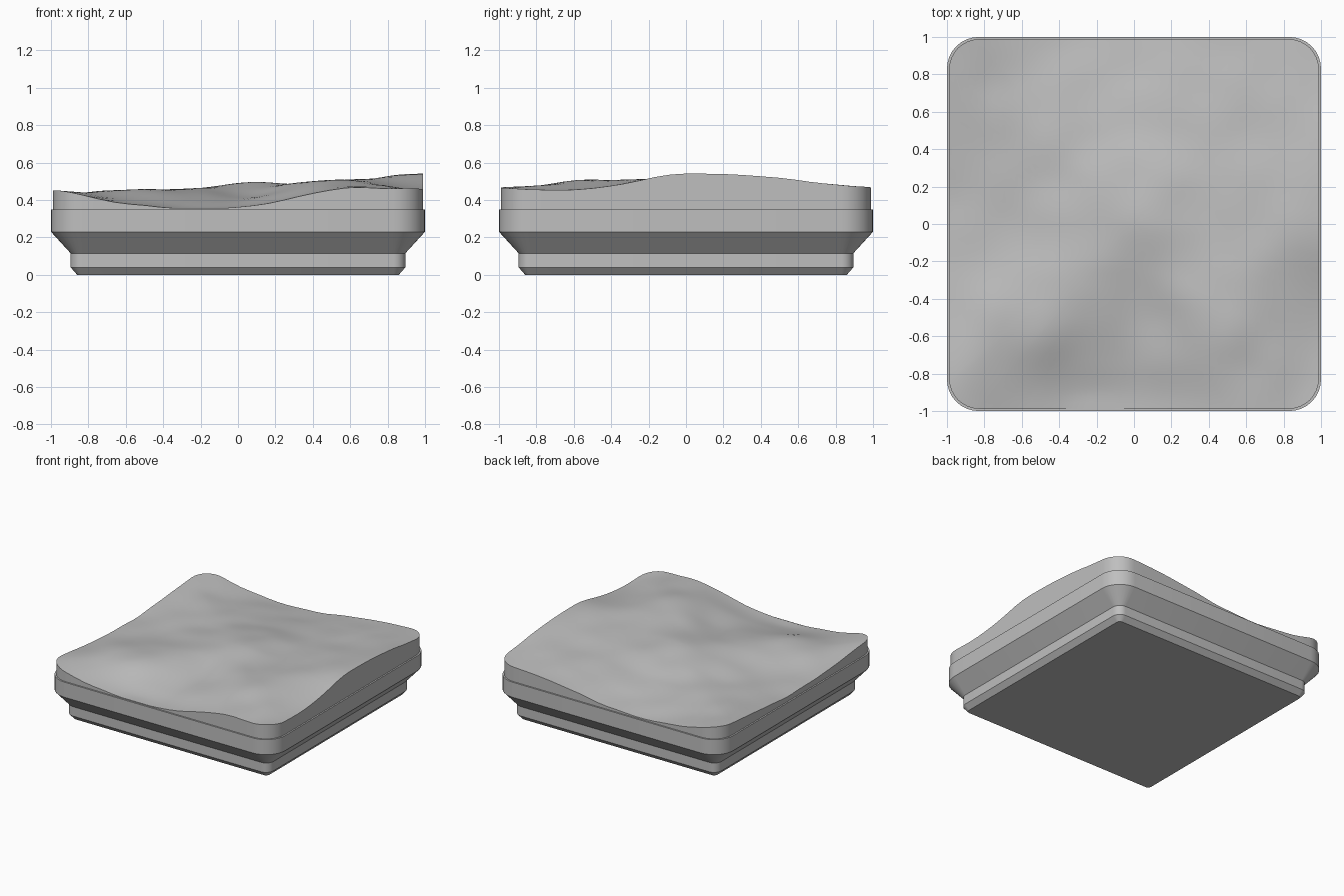
import bpy
import bmesh
import math
from mathutils import Vector, noise

cube = bpy.data.objects.get("Cube")
if cube:
    bpy.data.objects.remove(cube, do_unlink=True)

stone = bpy.data.materials.new("plain_grey")
stone.use_nodes = True
grey = (0.52, 0.52, 0.52, 1)
stone.diffuse_color = grey
stone.node_tree.nodes["Principled BSDF"].inputs["Base Color"].default_value = grey


def outline(half, radius, arc=8, side=20):
    """Rounded square, counter-clockwise, with evenly divided sides."""
    pts = []
    inner = half - radius
    for q in range(4):
        turn = q * math.pi / 2
        c, s = math.cos(turn), math.sin(turn)
        quarter = []
        for i in range(arc + 1):
            a = i / arc * math.pi / 2
            quarter.append((inner + radius * math.cos(a), inner + radius * math.sin(a)))
        for i in range(1, side):
            quarter.append((inner - 2 * inner * i / side, half))
        pts += [(x * c - y * s, x * s + y * c) for x, y in quarter]
    return pts


def bridge(bm, low, high):
    n = len(low)
    for i in range(n):
        j = (i + 1) % n
        bm.faces.new((low[i], low[j], high[j], high[i]))


def finish(bm, name, angle):
    bmesh.ops.recalc_face_normals(bm, faces=bm.faces)
    mesh = bpy.data.meshes.new(name)
    bm.to_mesh(mesh)
    bm.free()
    mesh.materials.append(stone)
    obj = bpy.data.objects.new(name, mesh)
    bpy.context.collection.objects.link(obj)
    bpy.ops.object.select_all(action='DESELECT')
    obj.select_set(True)
    bpy.context.view_layer.objects.active = obj
    bpy.ops.object.shade_smooth_by_angle(angle=math.radians(angle))


# Coarse heights of the rolling ground, rows from front to back
HEIGHTS = [
    (0.455, 0.365, 0.36, 0.45, 0.465),
    (0.42, 0.46, 0.42, 0.51, 0.46),
    (0.39, 0.42, 0.49, 0.49, 0.545),
    (0.42, 0.42, 0.43, 0.47, 0.515),
    (0.455, 0.37, 0.375, 0.445, 0.47),
]


def spline(row, t):
    """Smooth curve through five evenly spaced values."""
    t = min(max((t + 1) * 2, 0), 3.9999)
    i = int(t)
    f = t - i
    a, b, c, d = (row[min(max(i + k, 0), 4)] for k in (-1, 0, 1, 2))
    return b + f / 2 * (c - a + f * (2*a - 5*b + 4*c - d + f * (3*(b - c) + d - a)))


def ground(x, y):
    z = spline([spline(row, x) for row in HEIGHTS], y)
    z += 0.012 * noise.noise(Vector((x * 4, y * 4, 0.3)))
    return max(z, 0.356)


# Stepped base: (half width, corner radius, height) from bottom to top
bm = bmesh.new()
loops = []
for half, radius, z in ((0.86, 0.03, 0), (0.895, 0.065, 0.04), (0.895, 0.065, 0.115),
                        (1, 0.17, 0.23), (1, 0.17, 0.35)):
    loops.append([bm.verts.new((x, y, z)) for x, y in outline(half, radius, 8, 2)])
for low, high in zip(loops, loops[1:]):
    bridge(bm, low, high)
bm.faces.new(loops[0])
bm.faces.new(loops[-1])
finish(bm, "stepped_base", 25)

# Terrain slab: straight walls and concentric rings over the rolling ground
bm = bmesh.new()
edge = outline(0.988, 0.16)
RINGS = 30
previous = [bm.verts.new((x, y, 0.34)) for x, y in edge]
bm.faces.new(previous)
for k in range(RINGS, 0, -1):
    s = k / RINGS
    ring = [bm.verts.new((x * s, y * s, ground(x * s, y * s))) for x, y in edge]
    bridge(bm, previous, ring)
    previous = ring
centre = bm.verts.new((0, 0, ground(0, 0)))
for i, v in enumerate(previous):
    bm.faces.new((v, previous[(i + 1) % len(previous)], centre))
finish(bm, "terrain_slab", 40)
